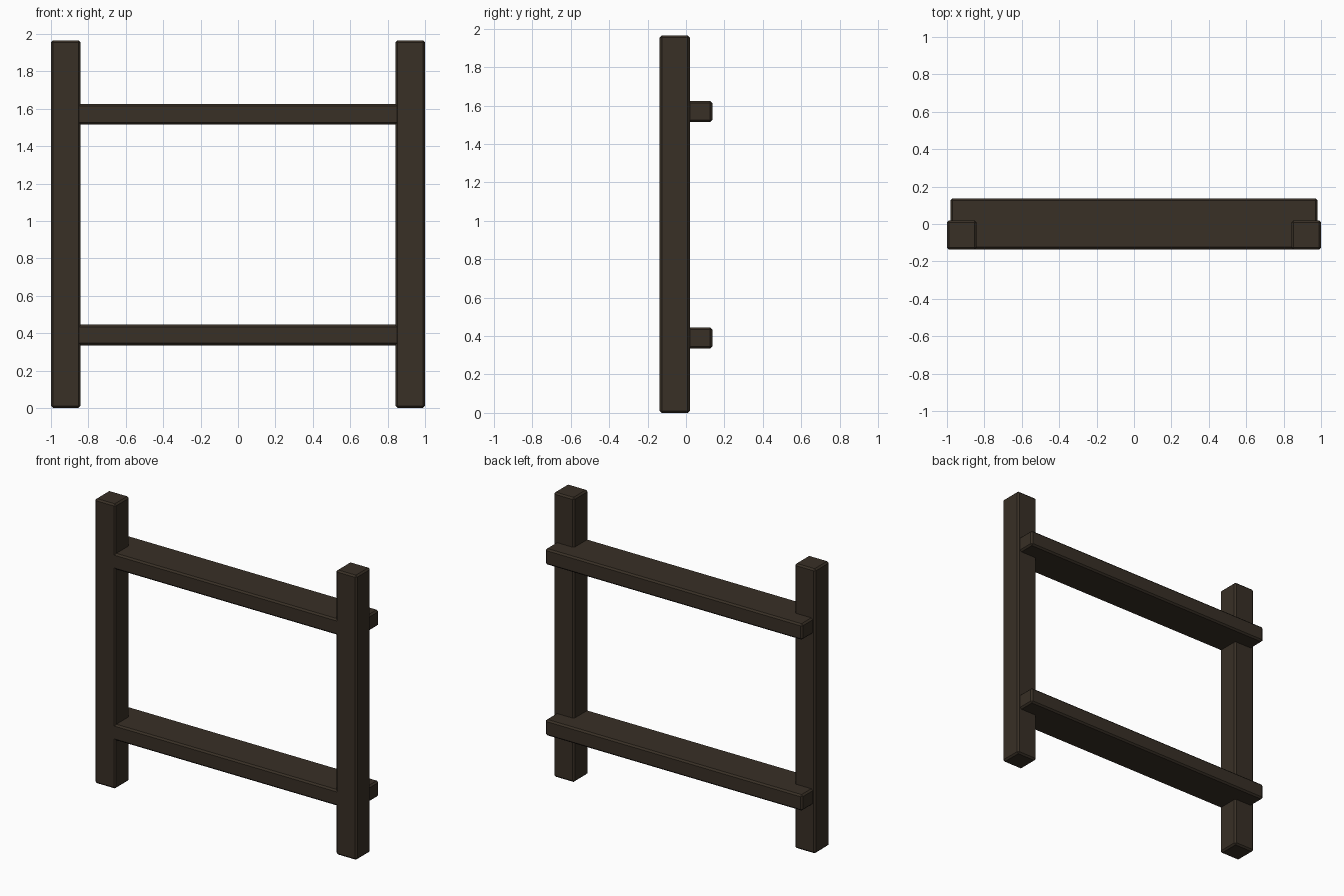
import bpy

cube = bpy.data.objects.get("Cube")
if cube:
    bpy.data.objects.remove(cube, do_unlink=True)

# Dark wood
wood = bpy.data.materials.new("dark_wood")
wood.use_nodes = True
color = (0.040, 0.029, 0.019, 1)
wood.diffuse_color = color
bsdf = wood.node_tree.nodes["Principled BSDF"]
bsdf.inputs["Base Color"].default_value = color
bsdf.inputs["Roughness"].default_value = 0.9


def beam(name, low, high):
    """Chamfered timber between two opposite corners."""
    center = [(a + b) / 2 for a, b in zip(low, high)]
    bpy.ops.mesh.primitive_cube_add(size=1, location=center)
    obj = bpy.context.object
    obj.name = name
    obj.scale = [b - a for a, b in zip(low, high)]
    bpy.ops.object.transform_apply(location=False, rotation=False, scale=True)
    bevel = obj.modifiers.new("chamfer", 'BEVEL')
    bevel.width = 0.011
    bevel.segments = 1
    obj.data.materials.append(wood)


# Upright posts
front, back = -0.137, 0.137
beam("right_post", (-1, front, 0), (-0.842, 0.02, 1.965))
beam("left_post", (0.842, front, 0), (1, 0.02, 1.965))

# Cross rails, notched through the posts and standing out behind
for name, bottom in (("lower_rail", 0.335), ("upper_rail", 1.515)):
    beam(name, (-0.982, front + 0.002, bottom), (0.982, back, bottom + 0.11))
